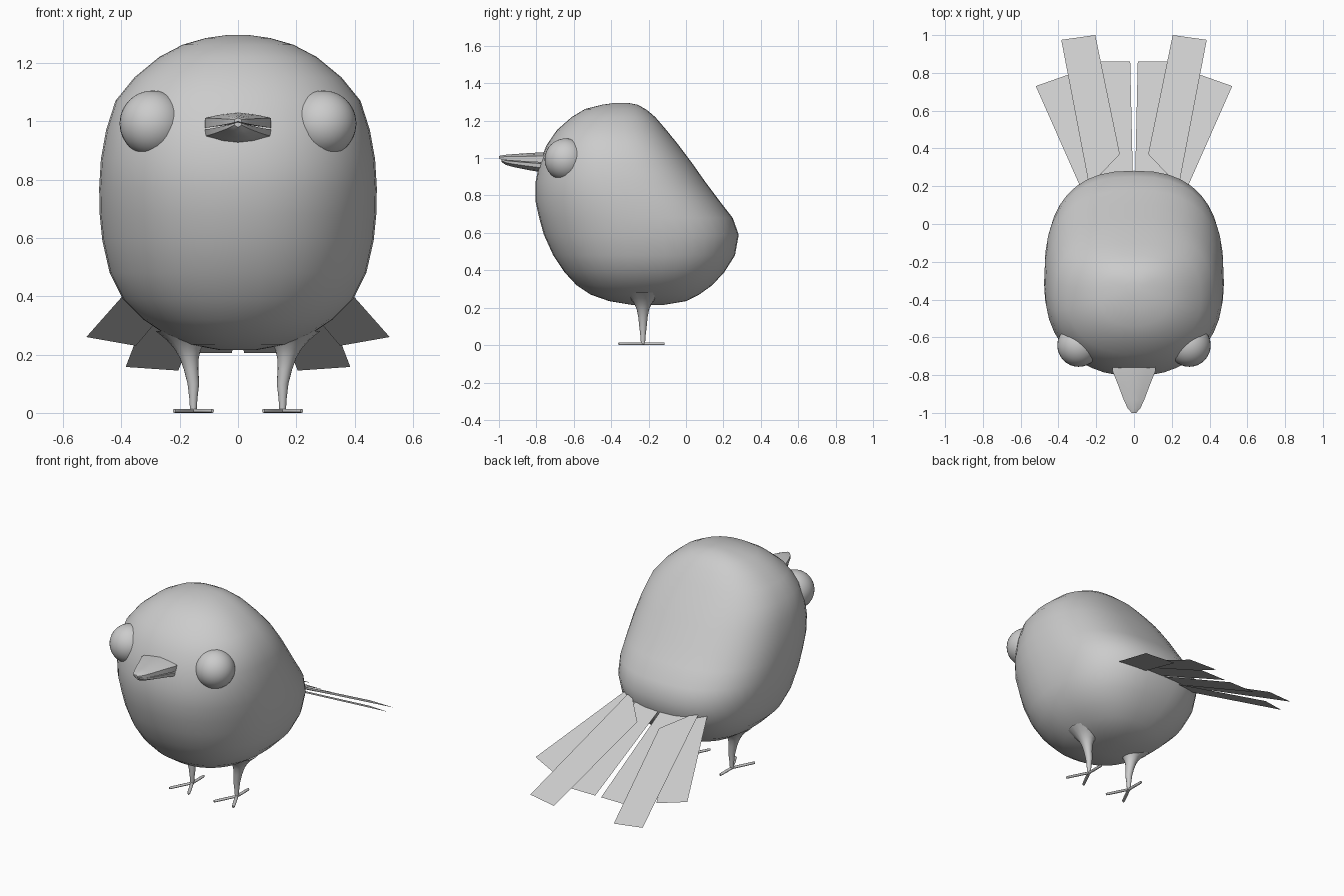
import bpy, bmesh, math
from mathutils import Vector

if "Cube" in bpy.data.objects:
    bpy.data.objects.remove(bpy.data.objects["Cube"])


def finish(name, bm, smooth=None):
    bmesh.ops.recalc_face_normals(bm, faces=bm.faces)
    me = bpy.data.meshes.new(name)
    bm.to_mesh(me)
    bm.free()
    ob = bpy.data.objects.new(name, me)
    bpy.context.collection.objects.link(ob)
    if smooth:
        bpy.ops.object.select_all(action='DESELECT')
        ob.select_set(True)
        bpy.context.view_layer.objects.active = ob
        bpy.ops.object.shade_smooth_by_angle(angle=math.radians(smooth))
    return ob


def loft(bm, rings):
    """Skin a list of closed point rings and cap both ends."""
    vs = [[bm.verts.new(p) for p in r] for r in rings]
    n = len(vs[0])
    for a, b in zip(vs, vs[1:]):
        for i in range(n):
            j = (i + 1) % n
            bm.faces.new((a[i], a[j], b[j], b[i]))
    bm.faces.new(vs[0])
    bm.faces.new(vs[-1])


def power(v, n):
    return math.copysign(abs(v) ** (2 / n), v)


# Body: horizontal slices (z, front y, back y, half width)
slices = [
    (1.295, -.38, -.31, .04), (1.285, -.45, -.26, .11), (1.262, -.54, -.215, .19),
    (1.22, -.61, -.165, .27), (1.15, -.69, -.105, .355), (1.07, -.745, -.04, .42),
    (.97, -.785, .035, .452), (.87, -.805, .105, .47), (.77, -.805, .18, .476),
    (.68, -.785, .25, .474), (.59, -.76, .282, .465), (.48, -.71, .262, .44),
    (.39, -.65, .205, .395), (.32, -.585, .14, .325), (.27, -.51, .07, .25),
    (.235, -.41, 0, .17), (.215, -.29, -.12, .06)]
rings = []
for z, y0, y1, w in slices:
    ring = []
    for i in range(40):
        t = math.tau * i / 40
        n = 2.5 if math.sin(t) > 0 else 2.2
        ring.append((w * power(math.cos(t), n),
                     (y0 + y1) / 2 + (y1 - y0) / 2 * power(math.sin(t), n), z))
    rings.append(ring)
bm = bmesh.new()
loft(bm, rings)
finish("body", bm, 60)

# Beak: two tapering halves, sections (y, half width, thickness scale)
sections = [(-.72, .115, 1), (-.78, .113, 1), (-.85, .085, .85),
            (-.93, .055, .65), (-.975, .034, .5), (-1.0, .012, .3)]
for name, flip, end in (("upper_beak", 1, 0), ("lower_beak", -1, .02)):
    rings = []
    for y, w, s in sections:
        z = .985 + (1 - s) * .018
        yy = y + end * (1 - s)
        if flip > 0:
            prof = [(-1, -.008), (-1, .026), (-.55, .037), (0, .045),
                    (.55, .037), (1, .026), (1, -.008), (0, .006)]
        else:
            prof = [(-1, -.014), (0, -.002), (1, -.014), (.97, -.036),
                    (.5, -.053), (0, -.06), (-.5, -.053), (-.97, -.036)]
        rings.append([(w * px, yy, z + pz * s) for px, pz in prof])
    bm = bmesh.new()
    loft(bm, rings)
    finish(name, bm, 35)

# Tail feathers: flat quads on a sloping plane (x, y corners and lift)
feathers = {
    "inner": (.01, [(.005, .2), (.02, .86), (.2, .86), (.17, .2)]),
    "long": (.02, [(.075, .37), (.205, 1.0), (.385, .975), (.237, .2)]),
    "outer": (0, [(.1, .2), (.35, .79), (.52, .73), (.25, .12)])}

# Leg profile (z, radius) and toe directions
leg = [(.005, .011), (.05, .014), (.1, .02), (.15, .025), (.19, .033),
       (.22, .046), (.25, .068), (.28, .1)]
toes = [(-.066, -.13), (.066, -.13), (0, .115)]

for side, s in (("right", 1), ("left", -1)):
    # Eyes
    bm = bmesh.new()
    bmesh.ops.create_uvsphere(bm, u_segments=32, v_segments=16, radius=.113)
    bmesh.ops.translate(bm, verts=bm.verts, vec=(.293 * s, -.643, .992))
    finish(side + "_eye", bm, 60)

    # Tail
    for name, (lift, pts) in feathers.items():
        bm = bmesh.new()
        bm.faces.new([bm.verts.new((x * s, y, .26 + (.73 - y) * .5 + lift))
                      for x, y in pts])
        finish(f"{side}_{name}_tail_feather", bm)

    # Legs flaring into the body
    c = Vector((.153 * s, -.23, 0))
    bm = bmesh.new()
    loft(bm, [[c + Vector((r * math.cos(math.tau * i / 16) + s * max(0, z - .1) * .16,
                           r * math.sin(math.tau * i / 16), z))
               for i in range(16)] for z, r in leg])
    finish(side + "_leg", bm, 60)

    # Toes
    bm = bmesh.new()
    for tx, ty in toes:
        d = Vector((tx, ty, 0))
        u = d.normalized()
        across = Vector((-u.y, u.x, 0))
        rings = []
        for k, w in ((-.05, .009), (.5, .01), (.93, .009), (1, .005)):
            rings.append([c + d * k + across * (w * math.cos(math.tau * i / 8))
                          + Vector((0, 0, .007 + .007 * math.sin(math.tau * i / 8)))
                          for i in range(8)])
        loft(bm, rings)
    finish(side + "_foot", bm, 60)
